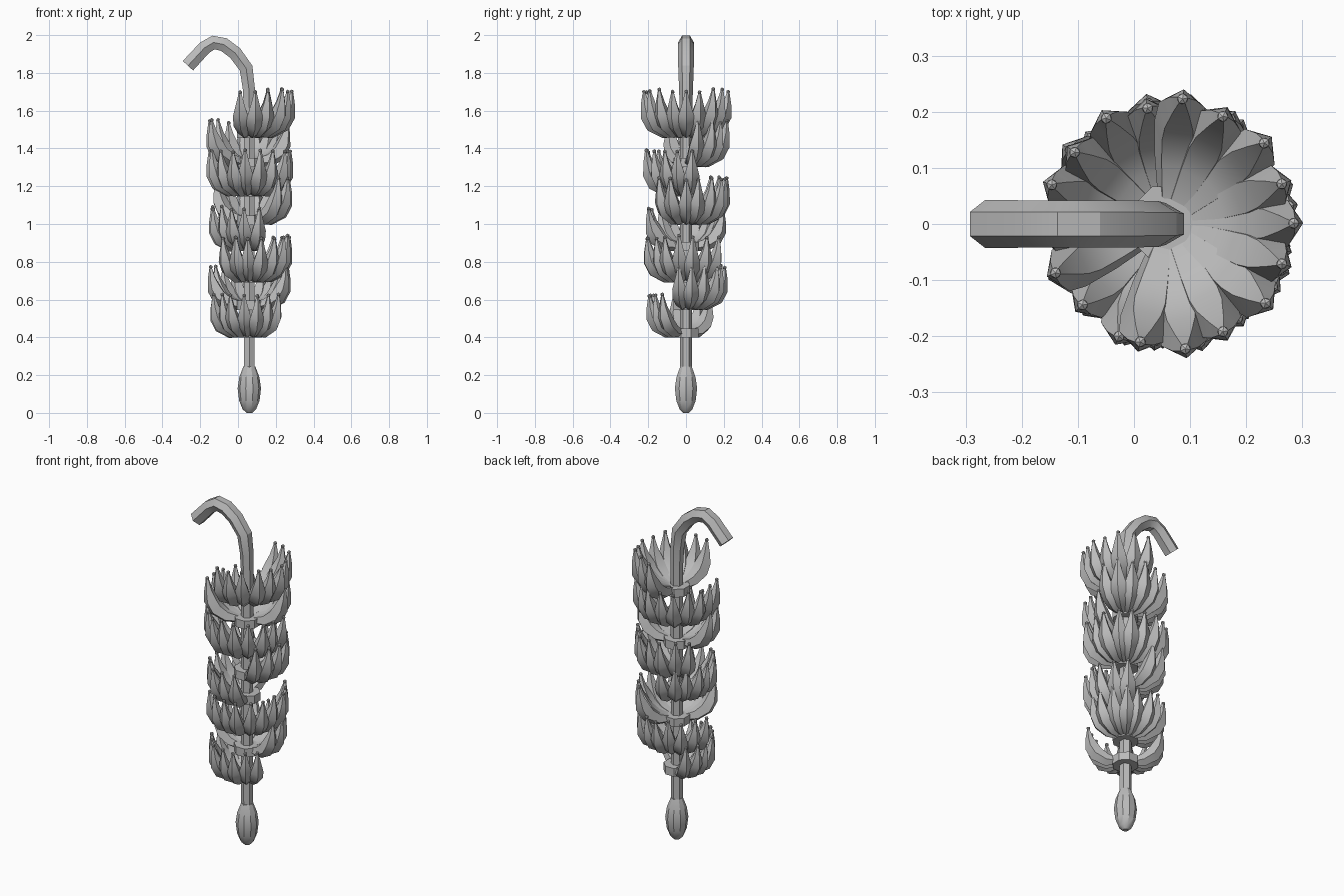
import bpy, bmesh, random
from math import sin, cos, pi, radians
from mathutils import Vector, Matrix

random.seed(4)
if "Cube" in bpy.data.objects:
    bpy.data.objects.remove(bpy.data.objects["Cube"])

STEM_X = 0.06

grey = bpy.data.materials.new("plain grey")
grey.use_nodes = True
grey.diffuse_color = (0.5, 0.5, 0.5, 1)
grey.node_tree.nodes["Principled BSDF"].inputs["Base Color"].default_value = (0.5, 0.5, 0.5, 1)


def loft(bm, path, sides, phase=0.0):
    """Sweep a polygon along (x, z, radius) points in the xz plane; returns its vertices."""
    pts = [Vector((x, 0, z)) for x, z, r in path]
    across = Vector((0, 1, 0))
    rings = []
    for i, p in enumerate(pts):
        ahead = (pts[min(i + 1, len(pts) - 1)] - p).normalized()
        behind = (p - pts[max(i - 1, 0)]).normalized()
        out = across.cross((ahead + behind).normalized())
        ring = []
        for k in range(sides):
            a = phase + 2 * pi * k / sides
            ring.append(bm.verts.new(p + (out * cos(a) + across * sin(a)) * path[i][2]))
        rings.append(ring)
    for lower, upper in zip(rings, rings[1:]):
        for k in range(sides):
            j = (k + 1) % sides
            bm.faces.new((lower[k], lower[j], upper[j], upper[k]))
    bm.faces.new(rings[0])
    bm.faces.new(rings[-1])
    return [v for ring in rings for v in ring]


def finish(bm, name, location, angle=30):
    bmesh.ops.recalc_face_normals(bm, faces=bm.faces[:])
    mesh = bpy.data.meshes.new(name)
    bm.to_mesh(mesh)
    bm.free()
    mesh.materials.append(grey)
    obj = bpy.data.objects.new(name, mesh)
    obj.location = location
    bpy.context.collection.objects.link(obj)
    bpy.ops.object.select_all(action='DESELECT')
    obj.select_set(True)
    bpy.context.view_layer.objects.active = obj
    bpy.ops.object.shade_smooth_by_angle(angle=radians(angle))


# Hooked stalk
bm = bmesh.new()
loft(bm, [(0.06, 0.22, 0.032), (0.06, 1.6, 0.033), (0.057, 1.72, 0.037),
          (0.043, 1.825, 0.041), (-0.015, 1.905, 0.042), (-0.075, 1.95, 0.042),
          (-0.13, 1.961, 0.042), (-0.178, 1.932, 0.042), (-0.265, 1.838, 0.043)],
     6, pi / 2)
finish(bm, "stalk", (0, 0, 0), 25)

# Flower bud hanging at the bottom
bm = bmesh.new()
loft(bm, [(0, 0, 0.015), (0, 0.02, 0.036), (0, 0.065, 0.054), (0, 0.13, 0.062),
          (0, 0.19, 0.053), (0, 0.245, 0.032)], 10)
finish(bm, "bud", (STEM_X, 0, 0))

# One fruit: distance from the stalk, height, thickness
FRUIT = [(0.045, 0.034, 0.024), (0.11, 0.043, 0.038), (0.168, 0.08, 0.046),
         (0.196, 0.128, 0.042), (0.211, 0.185, 0.024), (0.218, 0.245, 0.008)]


def hand(name, z, facing, size, count=10, span=184):
    """A fan of fruits on a collar round the stalk."""
    bm = bmesh.new()
    for i in range(count):
        turn = radians(facing - span / 2 + span * i / (count - 1) + random.uniform(-2, 2))
        tall = size * random.uniform(0.95, 1.03)
        reach = size * (1.0 if i % 2 else 0.96)
        verts = loft(bm, [(x * reach, h * tall, r * size) for x, h, r in FRUIT], 5)
        tip = Matrix.Translation((FRUIT[-1][0] * reach, 0, FRUIT[-1][1] * tall + 0.006))
        verts += bmesh.ops.create_icosphere(bm, subdivisions=1, radius=0.011, matrix=tip)["verts"]
        bmesh.ops.rotate(bm, verts=verts, cent=(0, 0, 0), matrix=Matrix.Rotation(turn, 3, 'Z'))
    # Collar
    loft(bm, [(0, 0.006, 0.072), (0, 0.054, 0.072)], 8, pi / 8)
    finish(bm, name, (STEM_X, 0, z))


# Hands from top to bottom: height, direction faced, size
HANDS = [(1.45, -10, 1.03), (1.295, 110, 1.0), (1.14, -84, 1.0), (0.99, 50, 1.0),
         (0.85, -168, 0.94), (0.685, -40, 0.98), (0.54, 82, 0.94), (0.392, -130, 0.91)]
for n, (z, facing, size) in enumerate(HANDS):
    hand(f"fruit_hand_{n + 1}", z, facing, size)
